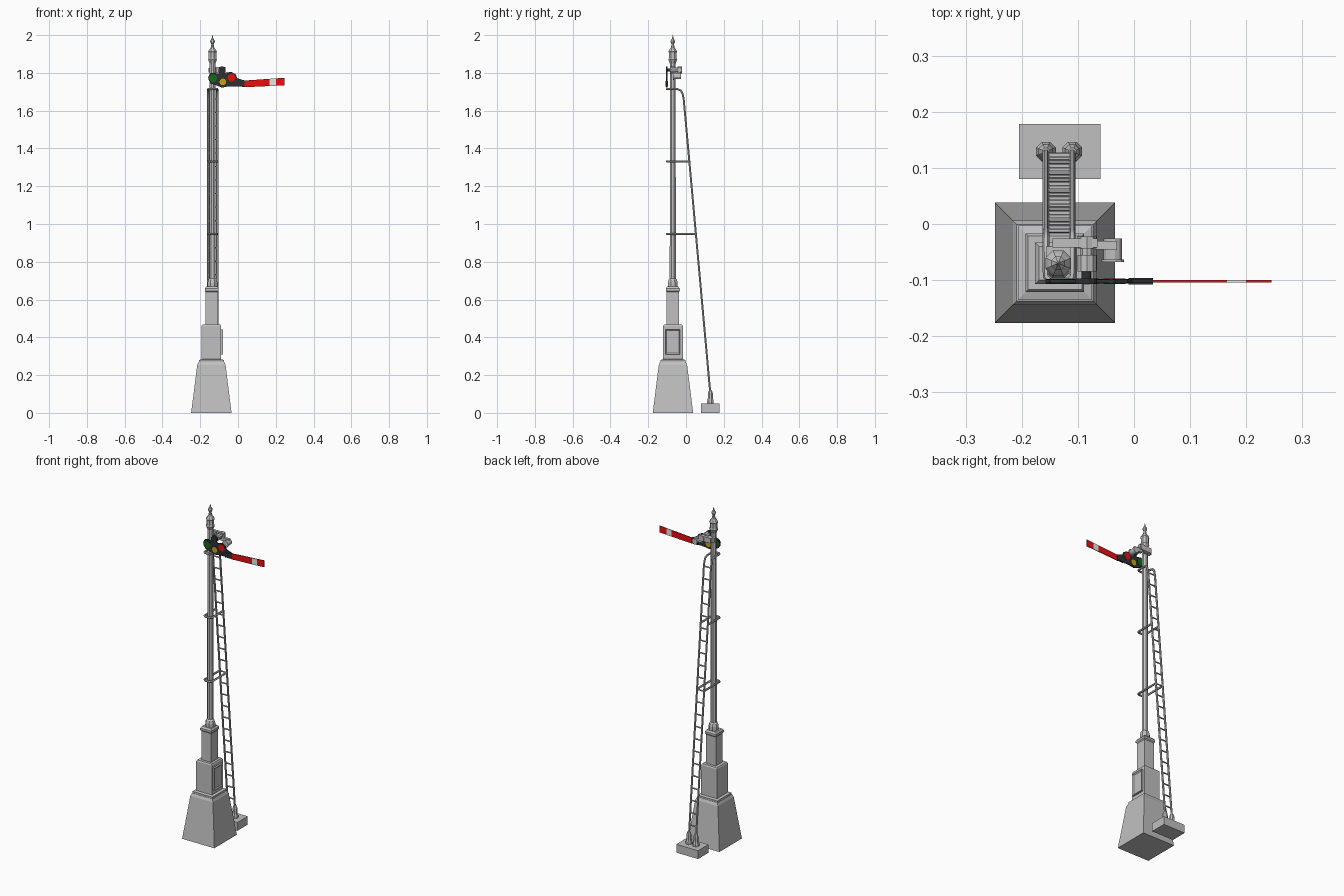
import bpy, bmesh, math
from mathutils import Vector, Matrix

if "Cube" in bpy.data.objects:
    bpy.data.objects.remove(bpy.data.objects["Cube"])


def material(name, r, g, b):
    m = bpy.data.materials.new(name)
    m.diffuse_color = (r, g, b, 1)
    m.use_nodes = True
    m.node_tree.nodes["Principled BSDF"].inputs["Base Color"].default_value = m.diffuse_color
    return m


GREY = material("light grey", 0.53, 0.53, 0.53)
BLACK = material("black", 0.03, 0.03, 0.03)
RED = material("red", 0.8, 0.005, 0.005)
GREEN = material("green", 0.005, 0.15, 0.01)
YELLOW = material("yellow", 0.55, 0.38, 0.005)
WHITE = material("white", 0.8, 0.8, 0.8)


def finish(name, bm, mat):
    bmesh.ops.recalc_face_normals(bm, faces=bm.faces)
    me = bpy.data.meshes.new(name)
    bm.to_mesh(me)
    bm.free()
    me.materials.append(mat)
    ob = bpy.data.objects.new(name, me)
    bpy.context.collection.objects.link(ob)
    return ob


def lathe(name, profile, centre, segs, mat, axis="Z"):
    """Stack of regular polygons; profile is (half width, position along axis)."""
    bm = bmesh.new()
    k = 1 / math.cos(math.pi / segs) if segs == 4 else 1
    rings = []
    for r, h in profile:
        ring = []
        for i in range(segs):
            a = 2 * math.pi * (i + 0.5) / segs
            u, v = r * k * math.cos(a), r * k * math.sin(a)
            p = (u, v, h) if axis == "Z" else (u, h, v)
            ring.append(bm.verts.new(Vector(p) + Vector(centre)))
        rings.append(ring)
    for a, b in zip(rings, rings[1:]):
        for i in range(segs):
            j = (i + 1) % segs
            bm.faces.new((a[i], a[j], b[j], b[i]))
    bm.faces.new(rings[0])
    bm.faces.new(rings[-1])
    return finish(name, bm, mat)


def box(name, lo, hi, mat):
    bm = bmesh.new()
    lo, hi = Vector(lo), Vector(hi)
    bmesh.ops.create_cube(bm, size=1, matrix=Matrix.Translation((lo + hi) / 2)
                          @ Matrix.Diagonal((*(hi - lo), 1)))
    return finish(name, bm, mat)


def plate(name, outline, y, thick, mat):
    """Outline in x, z extruded along y, centred on y."""
    bm = bmesh.new()
    f = bm.faces.new([bm.verts.new((x, y - thick / 2, z)) for x, z in outline])
    g = bmesh.ops.extrude_face_region(bm, geom=[f])
    bmesh.ops.translate(bm, vec=(0, thick, 0),
                        verts=[v for v in g["geom"] if isinstance(v, bmesh.types.BMVert)])
    bm.faces.new([v for v in f.verts]) if not f.is_valid else None
    return finish(name, bm, mat)


def tube(name, paths, radius, mat):
    cu = bpy.data.curves.new(name, "CURVE")
    cu.dimensions = "3D"
    cu.bevel_depth = radius
    cu.bevel_resolution = 1
    cu.use_fill_caps = True
    for path in paths:
        sp = cu.splines.new("POLY")
        sp.points.add(len(path) - 1)
        for p, co in zip(sp.points, path):
            p.co = (*co, 1)
    cu.materials.append(mat)
    ob = bpy.data.objects.new(name, cu)
    bpy.context.collection.objects.link(ob)
    bpy.ops.object.select_all(action="DESELECT")
    ob.select_set(True)
    bpy.context.view_layer.objects.active = ob
    bpy.ops.object.convert(target="MESH")
    bpy.ops.object.shade_smooth_by_angle(angle=math.radians(50))


# Concrete base and stepped square pedestal
BASE = (-0.141, -0.069, 0)
POLE = (-0.135, -0.07, 0)
lathe("concrete_base", [(0.107, 0), (0.075, 0.254), (0.068, 0.27)], BASE, 4, GREY)
lathe("pedestal_box", [(0.066, 0.27), (0.066, 0.28), (0.052, 0.284), (0.052, 0.46),
                       (0.048, 0.467)], BASE, 4, GREY)
lathe("pedestal_neck", [(0.032, 0.46), (0.032, 0.64), (0.037, 0.646), (0.037, 0.658),
                        (0.030, 0.668)], (-0.139, -0.07, 0), 4, GREY)

# Access door with raised frame on the right side
door = box("access_door", (-0.09, -0.109, 0.31), (-0.079, -0.031, 0.442), GREY)
bm = bmesh.new()
bm.from_mesh(door.data)
outer = [f for f in bm.faces if f.normal.x > 0.9]
bmesh.ops.inset_region(bm, faces=outer, thickness=0.01, depth=0)
bmesh.ops.translate(bm, verts=outer[0].verts, vec=(-0.005, 0, 0))
bm.to_mesh(door.data)
bm.free()

# Round post with collar, and turned finial
lathe("post", [(0.028, 0.66), (0.028, 0.69), (0.023, 0.706), (0.0175, 0.712), (0.0165, 1.86)],
      POLE, 8, GREY)
lathe("finial", [(0.015, 1.845), (0.021, 1.86), (0.025, 1.87), (0.022, 1.88), (0.022, 1.905),
                 (0.025, 1.912), (0.020, 1.922), (0.010, 1.935), (0.007, 1.952),
                 (0.013, 1.964), (0.013, 1.970), (0.005, 1.982), (0.001, 2.0)], POLE, 8, GREY)

# Ladder
XL, XR, FRONT, C = -0.157, -0.110, -0.101, 0.008


def ladder_y(z):
    return 0.127 - 0.0903 * (z - 0.12)


def loop_front(z):
    """Bar that wraps round the front of the post with cut corners."""
    return [(XL, FRONT + C, z), (XL + C, FRONT, z), (XR - C, FRONT, z), (XR, FRONT + C, z)]


side = [(ladder_y(0.06), 0.06), (ladder_y(1.66), 1.66), (-0.018, 1.69),
        (-0.028, 1.707), (-0.045, 1.714)]
tube("ladder_rails", [[(XL, y, z) for y, z in side] + loop_front(1.714)
                      + [(XR, y, z) for y, z in reversed(side)]], 0.006, GREY)
rungs = [0.16 + 0.0715 * i for i in range(22)]
tube("ladder_rungs", [[(XL, ladder_y(z), z), (XR, ladder_y(z), z)] for z in rungs], 0.004, GREY)
tube("ladder_stays", [[(XL, ladder_y(z), z)] + loop_front(z) + [(XR, ladder_y(z), z)]
                      for z in (0.948, 1.332)], 0.006, GREY)
box("ladder_footing", (-0.205, 0.08, 0), (-0.06, 0.178, 0.05), GREY)
for n, x in (("left", XL), ("right", XR)):
    lathe("ladder_foot_" + n, [(0.019, 0.05), (0.019, 0.062), (0.015, 0.075), (0.014, 0.105),
                               (0.007, 0.122)], (x, 0.129, 0), 8, GREY)

# Pivot bracket and lamp behind the arm
box("pivot_bracket", (-0.145, -0.042, 1.800), (-0.065, -0.026, 1.830), GREY)
box("bracket_clamp", (-0.157, -0.060, 1.803), (-0.113, -0.040, 1.827), GREY)
lathe("pivot_bearing", [(0.018, -0.085), (0.018, -0.055), (0.013, -0.055), (0.013, -0.044),
                        (0.018, -0.044), (0.018, -0.022)], (-0.084, 0, 1.815), 10, GREY, "Y")
box("lamp_bracket", (-0.084, -0.045, 1.785), (-0.03, -0.030, 1.805), GREY)
lathe("lamp", [(0.021, -0.068), (0.021, -0.063), (0.017, -0.063), (0.017, -0.026)],
      (-0.038, 0, 1.783), 12, GREY, "Y")

# Spectacle frame with three lenses
AY = -0.102
plate("spectacle_frame", [(-0.158, 1.777), (-0.150, 1.795), (-0.13, 1.801), (-0.105, 1.796),
                          (-0.085, 1.802), (-0.062, 1.797), (-0.034, 1.804), (-0.012, 1.792),
                          (-0.004, 1.772), (0.034, 1.760), (0.034, 1.726), (-0.03, 1.729),
                          (-0.058, 1.727), (-0.085, 1.722), (-0.112, 1.733), (-0.145, 1.744)],
      AY, 0.006, BLACK)
for n, x, z, r, mat in (("green", -0.131, 1.771, 0.020, GREEN),
                        ("yellow", -0.080, 1.752, 0.0175, YELLOW),
                        ("red", -0.035, 1.775, 0.020, RED)):
    lathe(n + "_lens_ring", [(r + 0.006, -0.004), (r + 0.006, 0.004)], (x, AY, z), 16, BLACK, "Y")
    lathe(n + "_lens", [(r, -0.0047), (r, 0.0047)], (x, AY, z), 16, mat, "Y")
lathe("pivot_hub", [(0.020, -0.005), (0.020, 0.005), (0.009, 0.005), (0.009, 0.022)],
      (-0.085, AY, 1.815), 12, BLACK, "Y")
plate("arm_clamp", [(-0.010, 1.727), (0.034, 1.728), (0.034, 1.757), (-0.010, 1.757)],
      AY, 0.011, BLACK)


# Semaphore arm: red blade with a white stripe
def arm_edge(x):
    t = (x - 0.03) / 0.215
    return 1.724 + 0.010 * t, 1.759 + 0.015 * t


for n, x0, x1, mat in (("arm_blade", 0.03, 0.166, RED), ("arm_stripe", 0.166, 0.200, WHITE),
                       ("arm_tip", 0.200, 0.245, RED)):
    (b0, t0), (b1, t1) = arm_edge(x0), arm_edge(x1)
    plate(n, [(x0, b0), (x1, b1), (x1, t1), (x0, t0)], AY, 0.004, mat)
